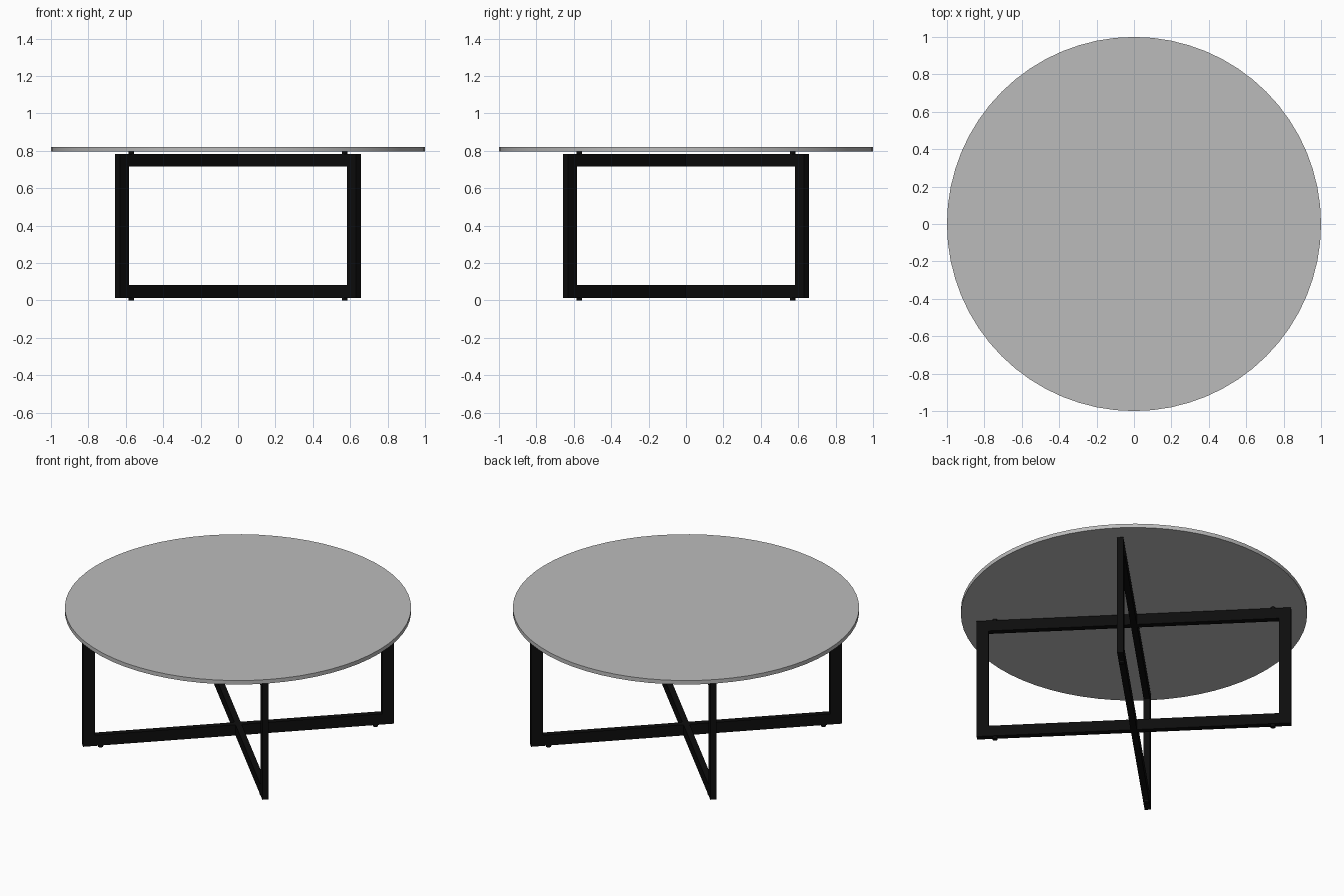
import bpy
import bmesh
from math import pi, cos, sin
from mathutils import Matrix, Vector

cube = bpy.data.objects.get("Cube")
if cube:
    bpy.data.objects.remove(cube, do_unlink=True)


def make_material(name, color):
    mat = bpy.data.materials.new(name)
    mat.use_nodes = True
    mat.diffuse_color = color
    mat.node_tree.nodes["Principled BSDF"].inputs["Base Color"].default_value = color
    return mat


black = make_material("black metal", (0.004, 0.004, 0.004, 1))
grey = make_material("grey glass", (0.5, 0.5, 0.5, 1))


def cylinder(name, radius, bottom, top, location, sides, mat):
    bpy.ops.mesh.primitive_cylinder_add(
        vertices=sides, radius=radius, depth=top - bottom,
        location=(location[0], location[1], (top + bottom) / 2))
    obj = bpy.context.object
    obj.name = name
    obj.data.materials.append(mat)
    bpy.ops.object.shade_smooth_by_angle()
    return obj


def rectangular_frame(name, half_width, bottom, top, bar, depth, angle):
    """Closed upright loop of flat bar, with mitred corners."""
    bm = bmesh.new()
    middle = Vector((0, 0, (bottom + top) / 2))
    half_height = (top - bottom) / 2
    loops = []
    for inset, y in ((0, -1), (0, 1), (bar, 1), (bar, -1)):
        loops.append([bm.verts.new(middle + Vector((
            sx * (half_width - inset), y * depth / 2, sz * (half_height - inset))))
            for sx, sz in ((-1, -1), (1, -1), (1, 1), (-1, 1))])
    for i in range(4):
        a, b = loops[i], loops[(i + 1) % 4]
        for j in range(4):
            k = (j + 1) % 4
            bm.faces.new((a[j], a[k], b[k], b[j]))
    bmesh.ops.recalc_face_normals(bm, faces=bm.faces)
    bm.transform(Matrix.Rotation(angle, 4, "Z"))
    mesh = bpy.data.meshes.new(name)
    bm.to_mesh(mesh)
    bm.free()
    mesh.materials.append(black)
    obj = bpy.data.objects.new(name, mesh)
    bpy.context.collection.objects.link(obj)


# Round top
cylinder("table_top", 1.0, 0.795, 0.82, (0, 0), 64, grey)

# Two crossed frames on the diagonals
for i in range(2):
    rectangular_frame(f"frame_{i + 1}", 0.911, 0.014, 0.783, 0.068, 0.036,
                      pi / 4 + i * pi / 2)

# Floor glides and top pads near each corner
for i in range(4):
    angle = pi / 4 + i * pi / 2
    spot = (0.806 * cos(angle), 0.806 * sin(angle))
    cylinder(f"floor_glide_{i + 1}", 0.015, 0, 0.014, spot, 16, black)
    cylinder(f"top_pad_{i + 1}", 0.015, 0.783, 0.795, spot, 16, black)
